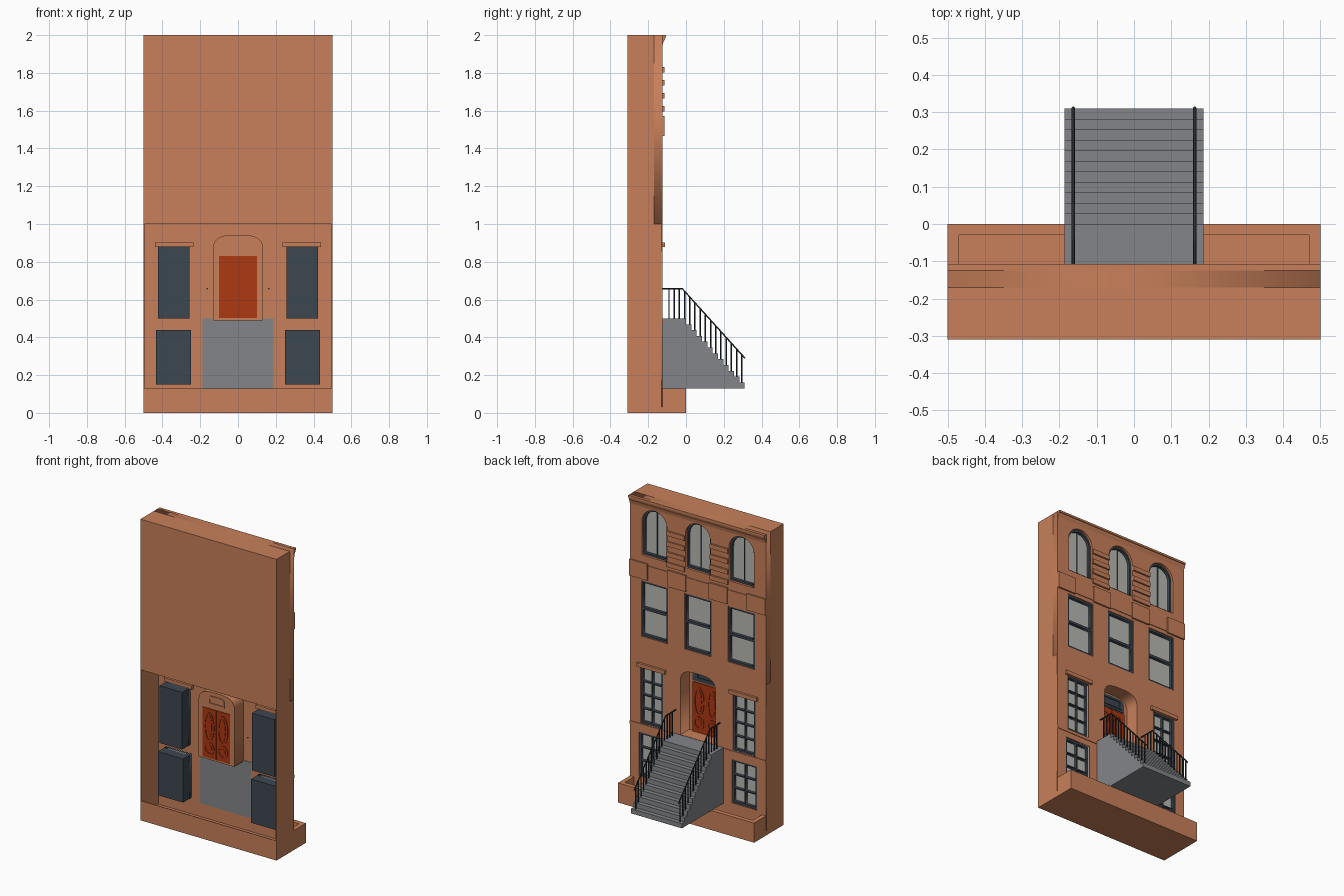
import bpy, bmesh, math

if "Cube" in bpy.data.objects:
    bpy.data.objects.remove(bpy.data.objects["Cube"])


def material(name, rgb):
    m = bpy.data.materials.new(name)
    m.diffuse_color = (*rgb, 1)
    m.use_nodes = True
    m.node_tree.nodes["Principled BSDF"].inputs["Base Color"].default_value = m.diffuse_color
    return m


BROWN = material("brownstone", (0.578, 0.216, 0.102))
GREY = material("grey_stone", (0.225, 0.235, 0.25))
SLATE = material("slate_frame", (0.047, 0.063, 0.08))
GLASS = material("pale_glass", (0.48, 0.48, 0.45))
RED = material("red_door", (0.42, 0.04, 0.006))
IRON = material("dark_iron", (0.018, 0.024, 0.028))


def to_mesh(ob, mat):
    bpy.ops.object.select_all(action='DESELECT')
    ob.select_set(True)
    bpy.context.view_layer.objects.active = ob
    bpy.ops.object.convert(target='MESH')
    ob = bpy.context.object
    ob.data.materials.clear()
    ob.data.materials.append(mat)
    return ob


def plate(name, loops, y0, y1, mat):
    """Outline (first loop) with holes in the x-z plane, thick from y0 to y1."""
    cu = bpy.data.curves.new(name, 'CURVE')
    cu.dimensions = '2D'
    cu.fill_mode = 'BOTH'
    cu.extrude = (y1 - y0) / 2
    for loop in loops:
        sp = cu.splines.new('POLY')
        sp.points.add(len(loop) - 1)
        for p, (x, z) in zip(sp.points, loop):
            p.co = (x, z, 0, 1)
        sp.use_cyclic_u = True
    ob = bpy.data.objects.new(name, cu)
    bpy.context.collection.objects.link(ob)
    ob.rotation_euler.x = math.pi / 2
    ob.location.y = (y0 + y1) / 2
    return to_mesh(ob, mat)


def side_profile(name, pts, x0, x1, mat):
    """Outline in the y-z plane, extruded from x0 to x1."""
    bm = bmesh.new()
    face = bm.faces.new([bm.verts.new((x0, y, z)) for y, z in pts])
    ext = bmesh.ops.extrude_face_region(bm, geom=[face])
    for v in ext['geom']:
        if isinstance(v, bmesh.types.BMVert):
            v.co.x = x1
    bmesh.ops.recalc_face_normals(bm, faces=bm.faces)
    me = bpy.data.meshes.new(name)
    bm.to_mesh(me)
    bm.free()
    me.materials.append(mat)
    ob = bpy.data.objects.new(name, me)
    bpy.context.collection.objects.link(ob)
    return ob


def box(name, x0, x1, y0, y1, z0, z1, mat):
    return side_profile(name, [(y0, z0), (y1, z0), (y1, z1), (y0, z1)], x0, x1, mat)


def rect(x0, x1, z0, z1):
    return [(x0, z0), (x1, z0), (x1, z1), (x0, z1)]


def arch(cx, w, z0, zs, h, power=1.0, n=20):
    """Opening with straight sides to zs and a rounded head of height h."""
    pts = [(cx - w, z0), (cx + w, z0)]
    for i in range(n + 1):
        c, s = math.cos(math.pi * i / n), math.sin(math.pi * i / n)
        pts.append((cx + math.copysign(abs(c) ** power, c) * w, zs + abs(s) ** power * h))
    return pts


def ellipse(cx, cz, rx, rz, n=20):
    return [(cx + rx * math.cos(2 * math.pi * i / n), cz + rz * math.sin(2 * math.pi * i / n)) for i in range(n)]


def sash_window(name, x0, x1, z0, z1, cols, rows, yg, yf, f=0.014, bar=0.007):
    """Glass sheet behind a frame whose panes are cut as a grid of holes."""
    loops = [rect(x0, x1, z0, z1)]
    pw = (x1 - x0 - 2 * f - (cols - 1) * bar) / cols
    ph = (z1 - z0 - 2 * f - (rows - 1) * bar) / rows
    for c in range(cols):
        for r in range(rows):
            px, pz = x0 + f + c * (pw + bar), z0 + f + r * (ph + bar)
            loops.append(rect(px, px + pw, pz, pz + ph))
    plate(name + "_frame", loops, yg, yf, SLATE)
    plate(name + "_glass", [rect(x0, x1, z0, z1)], yg - 0.004, yg, GLASS)


FACE = -0.125   # facade plane
BACK = -0.31

# Upper storeys: solid back, pierced facade layer
bays = [-0.32, 0, 0.32]
mid = [rect(c - 0.1, c + 0.1, 1.08, 1.45) for c in bays]
top = [arch(c, 0.0925, 1.62, 1.842, 0.0925) for c in bays]
box("upper_block", -0.5, 0.5, BACK, -0.17, 1, 2, BROWN)
plate("upper_facade", [rect(-0.5, 0.5, 1, 2)] + mid + top, -0.17, FACE, BROWN)
for i, c in enumerate(bays):
    sash_window(f"third_floor_window_{i}", c - 0.1, c + 0.1, 1.08, 1.45, 1, 2, -0.15, -0.13, bar=0.016)
    plate(f"arched_window_{i}_frame", [top[i], arch(c, 0.08, 1.633, 1.842, 0.08)], -0.16, -0.14, SLATE)
    plate(f"arched_window_{i}_glass", [top[i]], -0.168, -0.158, GLASS)
    box(f"arched_window_{i}_mullion", c - 0.003, c + 0.003, -0.158, -0.154, 1.62, 1.93, SLATE)

# Cornice, sill band with pier blocks, and pier bands
side_profile("cornice", [(-0.13, 1.94), (FACE, 1.94), (-0.121, 1.96), (-0.113, 1.975),
                         (-0.111, 1.985), (-0.107, 1.987), (-0.107, 2), (-0.13, 2)], -0.5, 0.5, BROWN)
box("sill_band", -0.5, 0.5, -0.13, -0.121, 1.475, 1.56, BROWN)
for i, (a, b) in enumerate([(-0.5, -0.365), (-0.22, -0.085), (0.085, 0.22), (0.365, 0.5)]):
    box(f"pier_block_{i}", a, b, -0.13, -0.114, 1.465, 1.573, BROWN)
for s in (-1, 1):
    for k in range(4):
        z = 1.595 + 0.069 * k
        box(f"pier_band_{s}_{k}", s * 0.094, s * 0.226, -0.13, -0.114, z, z + 0.03, BROWN)

# Lower storeys: thin open-backed shell
low = [rect(s * 0.342 - 0.0925, s * 0.342 + 0.0925, 0.15, 0.44) for s in (-1, 1)]
high = [rect(s * 0.34 - 0.083, s * 0.34 + 0.083, 0.5, 0.88) for s in (-1, 1)]
doorway = arch(0, 0.128, 0.5, 0.85, 0.088, 0.65)
plate("lower_facade", [rect(-0.5, 0.5, 0.03, 1), doorway] + low + high, -0.13, FACE, BROWN)
for i, s in enumerate((-1, 1)):
    box(f"side_wall_{i}", s * 0.494, s * 0.5, BACK, FACE, 0.03, 1, BROWN)
    for name, w, rows in (("ground_window", low[i], 3), ("parlour_window", high[i], 4)):
        (x0, z0), (x1, z1) = w[0], w[2]
        box(f"{name}_{i}_box", x0, x1, -0.22, -0.154, z0, z1, SLATE)
        sash_window(f"{name}_{i}", x0, x1, z0, z1, 2, rows, -0.15, -0.131)
    box(f"lintel_{i}", s * 0.235, s * 0.44, -0.15, -0.11, 0.877, 0.902, BROWN)
    box(f"belt_course_{i}", s * 0.19, s * 0.5, -0.13, -0.121, 0.478, 0.498, BROWN)

# Door recess, double door and transom
plate("door_recess", [arch(0, 0.133, 0.495, 0.85, 0.093, 0.65), doorway], -0.225, FACE, BROWN)
plate("door_back_wall", [doorway], -0.225, -0.218, BROWN)
box("door_threshold", -0.13, 0.13, -0.225, FACE, 0.49, 0.502, BROWN)
for s in (-1, 1):
    box(f"door_leaf_{s}", s * 0.0012, s * 0.1, -0.229, -0.21, 0.502, 0.83, RED)
    for k, (z, r) in enumerate([(0.71, 0.095), (0.568, 0.042)]):
        rings = [ellipse(s * 0.05, z, 0.037, r), ellipse(s * 0.05, z, 0.028, r - 0.01)]
        plate(f"door_panel_rim_{s}_{k}", rings, -0.233, -0.206, RED)
        plate(f"door_panel_{s}_{k}", [ellipse(s * 0.05, z, 0.019, r - 0.02)], -0.232, -0.207, RED)
plate("transom", [arch(0, 0.1, 0.84, 0.88, 0.045, 0.65)], -0.22, -0.212, SLATE)
plate("transom_trim", [rect(-0.075, 0.075, 0.855, 0.915), rect(-0.06, 0.06, 0.867, 0.903)],
      -0.213, -0.206, SLATE)
plate("transom_back_trim", [arch(0, 0.06, 0.86, 0.89, 0.028, 0.65), arch(0, 0.048, 0.87, 0.888, 0.02, 0.65)],
      -0.231, -0.224, BROWN)

# Base tray with parapet around the sunken front area
box("base_floor", -0.5, 0.5, BACK, 0, 0, 0.04, BROWN)
box("base_front_parapet", -0.5, 0.5, -0.03, 0, 0.04, 0.13, BROWN)
box("base_back_lip", -0.5, 0.5, BACK, -0.305, 0.04, 0.13, BROWN)
for i, s in enumerate((-1, 1)):
    box(f"base_side_parapet_{i}", s * 0.47, s * 0.5, FACE, -0.03, 0.04, 0.13, BROWN)

# Stoop: landing and eleven treads
RUN, RISE, STEPS = 0.0282, 0.0308, 11
steps = [(-0.133, 0.13), (-0.133, 0.5), (0, 0.5)]
for i in range(1, STEPS + 1):
    steps += [((i - 1) * RUN, 0.5 - i * RISE), (i * RUN, 0.5 - i * RISE)]
steps.append((STEPS * RUN, 0.13))
side_profile("stoop", steps, -0.187, 0.187, GREY)


# Railings: one bent handrail and balusters standing on the treads
def rail_height(y):
    return 0.658 - max(0, y + 0.02) * 1.11


for s in (-1, 1):
    x = s * 0.163
    cu = bpy.data.curves.new("railing", 'CURVE')
    cu.dimensions = '3D'
    cu.bevel_depth = 0.0045
    cu.bevel_resolution = 1
    cu.use_fill_caps = True
    lines = [[(y, rail_height(y)) for y in (-0.133, -0.02, 0.312)]]
    for k in range(15):
        y = -0.09 + 0.0275 * k
        tread = 0.5 - RISE * max(0, math.ceil(y / RUN))
        lines.append([(y, tread), (y, rail_height(y))])
    for line in lines:
        sp = cu.splines.new('POLY')
        sp.points.add(len(line) - 1)
        for p, (y, z) in zip(sp.points, line):
            p.co = (x, y, z, 1)
    ob = bpy.data.objects.new("railing_left" if s < 0 else "railing_right", cu)
    bpy.context.collection.objects.link(ob)
    to_mesh(ob, IRON)
